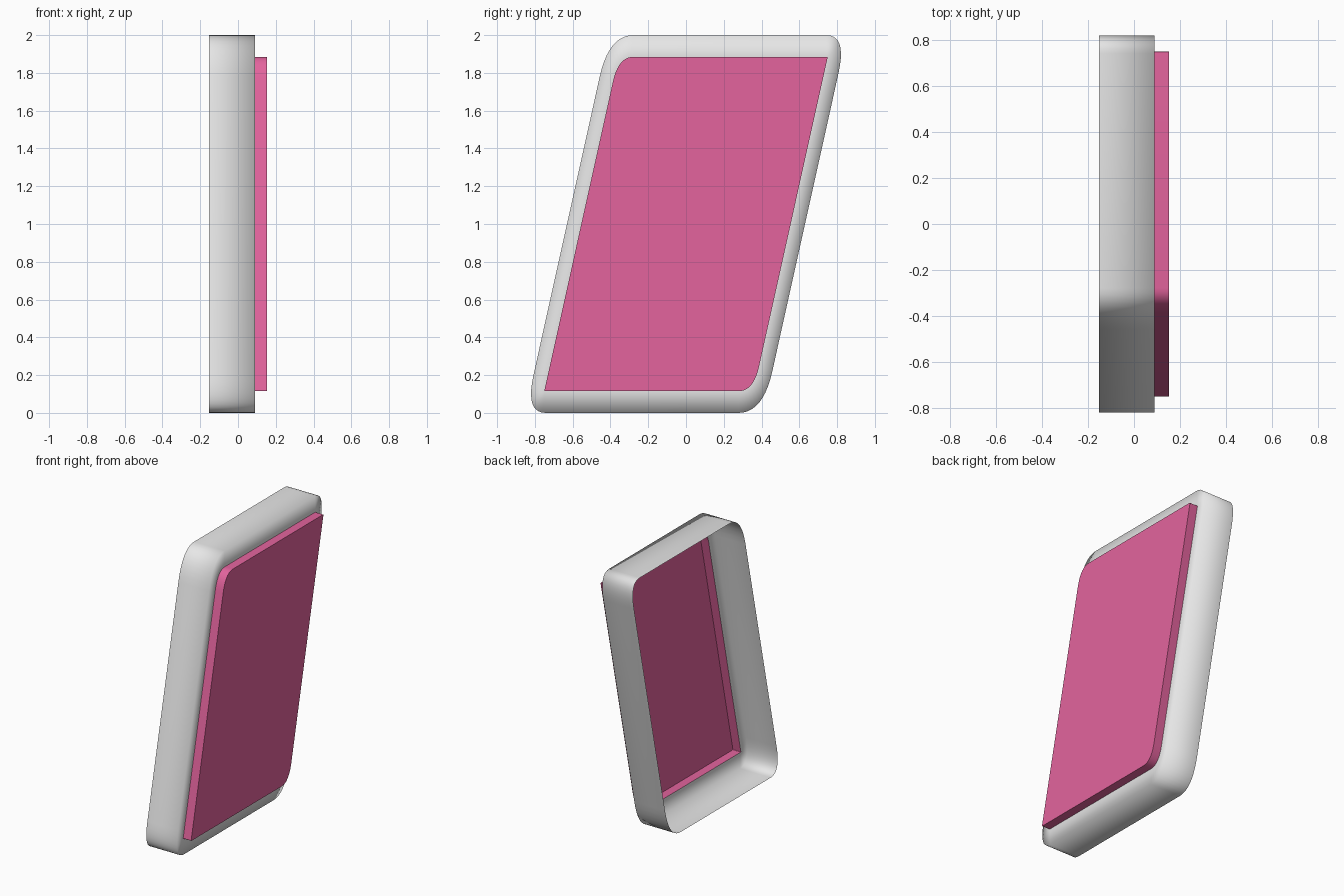
import bpy
import bmesh

if "Cube" in bpy.data.objects:
    bpy.data.objects.remove(bpy.data.objects["Cube"], do_unlink=True)

SLANT = 0.222    # sideways lean per unit of height
STEPS = 10       # segments per rounded corner
BACK, FACE, FRONT = -0.153, 0.09, 0.153   # depth levels along x


def material(name, rgb):
    mat = bpy.data.materials.new(name)
    mat.use_nodes = True
    color = (*rgb, 1.0)
    mat.diffuse_color = color
    bsdf = next(n for n in mat.node_tree.nodes if n.type == 'BSDF_PRINCIPLED')
    bsdf.inputs["Base Color"].default_value = color
    return mat


def bend(a, c, b):
    """Points of a curved corner from a to b around the control point c."""
    pts = []
    for k in range(STEPS + 1):
        t = k / STEPS
        pts.append(tuple((1 - t) ** 2 * a[i] + 2 * t * (1 - t) * c[i] + t * t * b[i]
                         for i in (0, 1)))
    return pts


def outline(half_width, z0, acute, obtuse):
    """Slanted rounded outline in (y, z); corners are (run along edge, rise up side)."""
    def side(z):
        return SLANT * (z - 1)
    left, right = -half_width + side(z0), half_width + side(z0)
    half = bend((left + SLANT * acute[1], z0 + acute[1]), (left, z0), (left + acute[0], z0))
    half += bend((right - obtuse[0], z0), (right, z0),
                 (right + SLANT * obtuse[1], z0 + obtuse[1]))
    # the other half is the same, turned half a revolution about the centre
    return half + [(-y, 2 - z) for y, z in half]


def loft(name, sections, mat, cap=False):
    """Skin a chain of (outline, x) sections, optionally closing the last one."""
    bm = bmesh.new()
    loops = [[bm.verts.new((x, y, z)) for y, z in pts] for pts, x in sections]
    n = len(loops[0])
    for a, b in zip(loops, loops[1:]):
        for i in range(n):
            j = (i + 1) % n
            bm.faces.new((a[i], a[j], b[j], b[i]))
    if cap:
        bm.faces.new(loops[-1])
    for f in bm.faces:
        f.smooth = True
    mesh = bpy.data.meshes.new(name)
    bm.to_mesh(mesh)
    bm.free()
    mesh.materials.append(mat)
    obj = bpy.data.objects.new(name, mesh)
    bpy.context.collection.objects.link(obj)
    return obj


grey = material("light grey", (0.8, 0.8, 0.8))
pink = material("pink", (0.77, 0.127, 0.34))

outer = outline(0.63, 0.0, (0.11, 0.20), (0.13, 0.22))
inner = outline(0.554, 0.115, (0.006, 0.006), (0.08, 0.13))

# Open-backed shell: side wall and flat face ring, softly shaded together
loft("frame_shell", [(outer, BACK), (outer, FACE), (inner, FACE)], grey)

# Raised hollow panel filling the ring
panel = loft("raised_panel", [(inner, FACE), (inner, FRONT)], pink, cap=True)
bpy.ops.object.select_all(action='DESELECT')
panel.select_set(True)
bpy.context.view_layer.objects.active = panel
bpy.ops.object.shade_smooth_by_angle()
